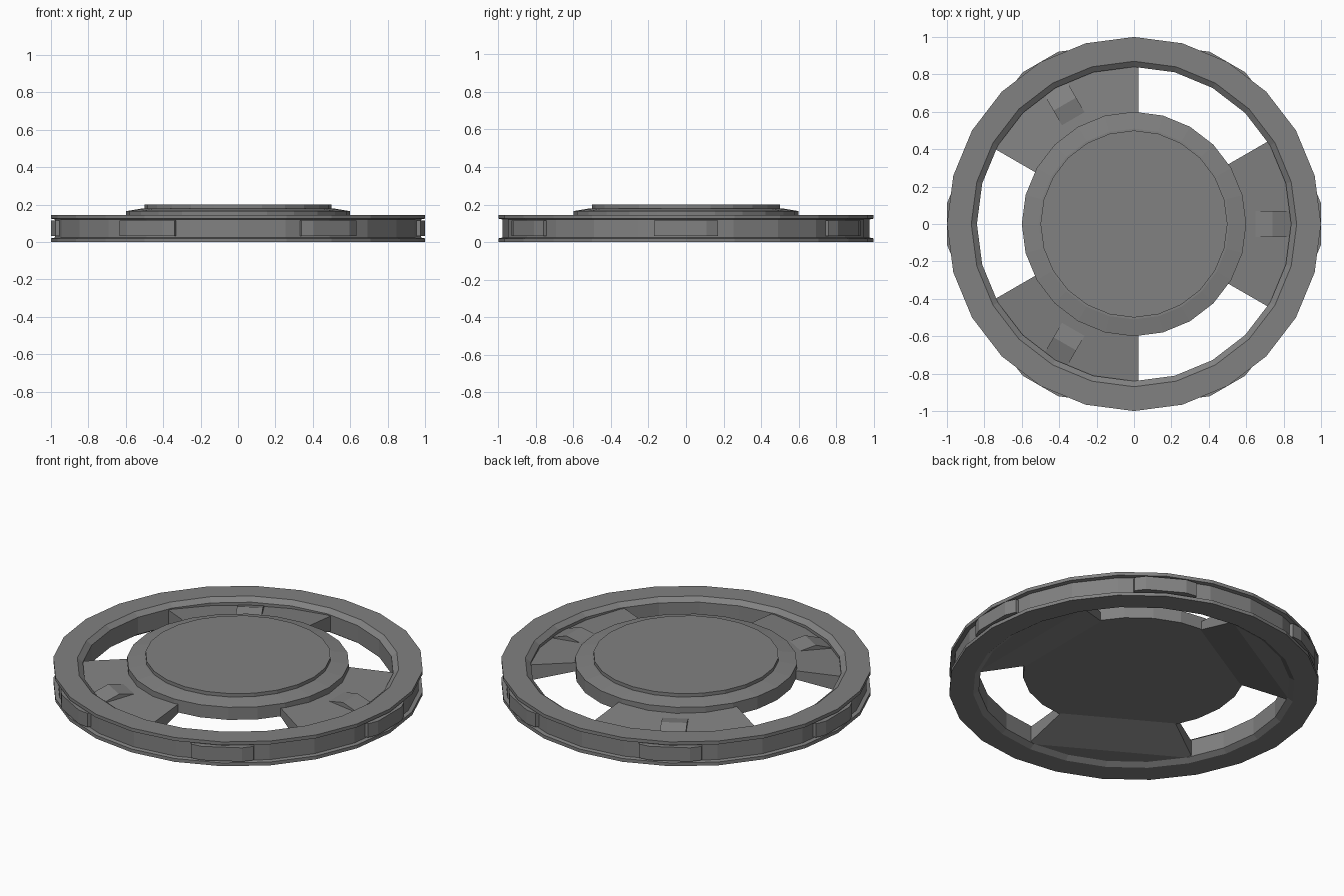
import bpy, bmesh, math
from mathutils import Matrix

if "Cube" in bpy.data.objects:
    bpy.data.objects.remove(bpy.data.objects["Cube"])

SIDES = 24
grey = bpy.data.materials.new("mid_grey")
grey.diffuse_color = (0.22, 0.22, 0.22, 1)
grey.use_nodes = True
grey.node_tree.nodes["Principled BSDF"].inputs["Base Color"].default_value = grey.diffuse_color


def make(name, verts, faces, angle=0):
    """Flat shaded mesh object, turned about z by angle in degrees."""
    me = bpy.data.meshes.new(name)
    me.from_pydata(verts, [], faces)
    bm = bmesh.new()
    bm.from_mesh(me)
    bmesh.ops.recalc_face_normals(bm, faces=bm.faces)
    bmesh.ops.transform(bm, matrix=Matrix.Rotation(math.radians(angle), 4, 'Z'), verts=bm.verts)
    bm.to_mesh(me)
    bm.free()
    me.materials.append(grey)
    ob = bpy.data.objects.new(name, me)
    bpy.context.collection.objects.link(ob)
    return ob


def lathe(name, profile, closed):
    """Revolve (radius, z) points; closed makes a ring, otherwise both ends are capped."""
    n = len(profile)
    verts = [(r * math.cos(2 * math.pi * i / SIDES), r * math.sin(2 * math.pi * i / SIDES), z)
             for i in range(SIDES) for r, z in profile]
    faces = []
    for i in range(SIDES):
        j = (i + 1) % SIDES
        for k in range(n if closed else n - 1):
            m = (k + 1) % n
            faces.append((i * n + k, j * n + k, j * n + m, i * n + m))
    if not closed:
        faces.append([i * n for i in range(SIDES)])
        faces.append([i * n + n - 1 for i in range(SIDES)])
    return make(name, verts, faces)


def loft(name, sections, angle):
    """Join equal point loops and cap both ends."""
    n = len(sections[0])
    verts = [p for s in sections for p in s]
    faces = [list(range(n)), list(range(len(verts) - n, len(verts)))]
    for a in range(len(sections) - 1):
        for k in range(n):
            m = (k + 1) % n
            faces.append((a * n + k, a * n + m, (a + 1) * n + m, (a + 1) * n + k))
    return make(name, verts, faces, angle)


# Outer ring with a shallow groove round the rim and chamfered inner edges
lathe("outer_ring", [(0.87, 0), (1, 0), (1, 0.02), (0.978, 0.024), (0.978, 0.121), (1, 0.125),
                     (1, 0.145), (0.87, 0.145), (0.84, 0.122), (0.84, 0.02)], True)

# Central hub with sloped shoulder and raised cap
lathe("hub", [(0.6, 0.09), (0.6, 0.165), (0.51, 0.18), (0.5, 0.18), (0.5, 0.2)], False)


def top_z(x):
    return 0.14 - (x - 0.5) * 0.11


# Three wide spokes, each with a small ridged catch
for a in (0, 120, 240):
    secs = []
    for x in (0.48, 0.73, 0.80, 0.84, 0.865):
        y = min(x * math.tan(math.radians(30)) + 0.028, math.sqrt(0.87 ** 2 - x * x))
        b = max(0.02, 0.095 - (x - 0.48) * 0.3)
        secs.append([(x, -y, b), (x, y, b), (x, y, top_z(x)), (x, -y, top_z(x))])
    loft("spoke", secs, a)
    ridge = [(0.65, top_z(0.65)), (0.74, 0.14), (0.835, 0.106), (0.835, 0.08), (0.65, 0.08)]
    loft("spoke_catch", [[(x, y, z) for x, z in ridge] for y in (-0.07, 0.07)], a)

# Six rim pads with slanted ends
for a in range(0, 360, 60):
    outline = [(0.95, -0.17), (0.975, -0.17), (1, -0.11), (1, 0.11), (0.975, 0.17), (0.95, 0.17)]
    loft("rim_pad", [[(x, y, z) for x, y in outline] for z in (0.032, 0.114)], a)
